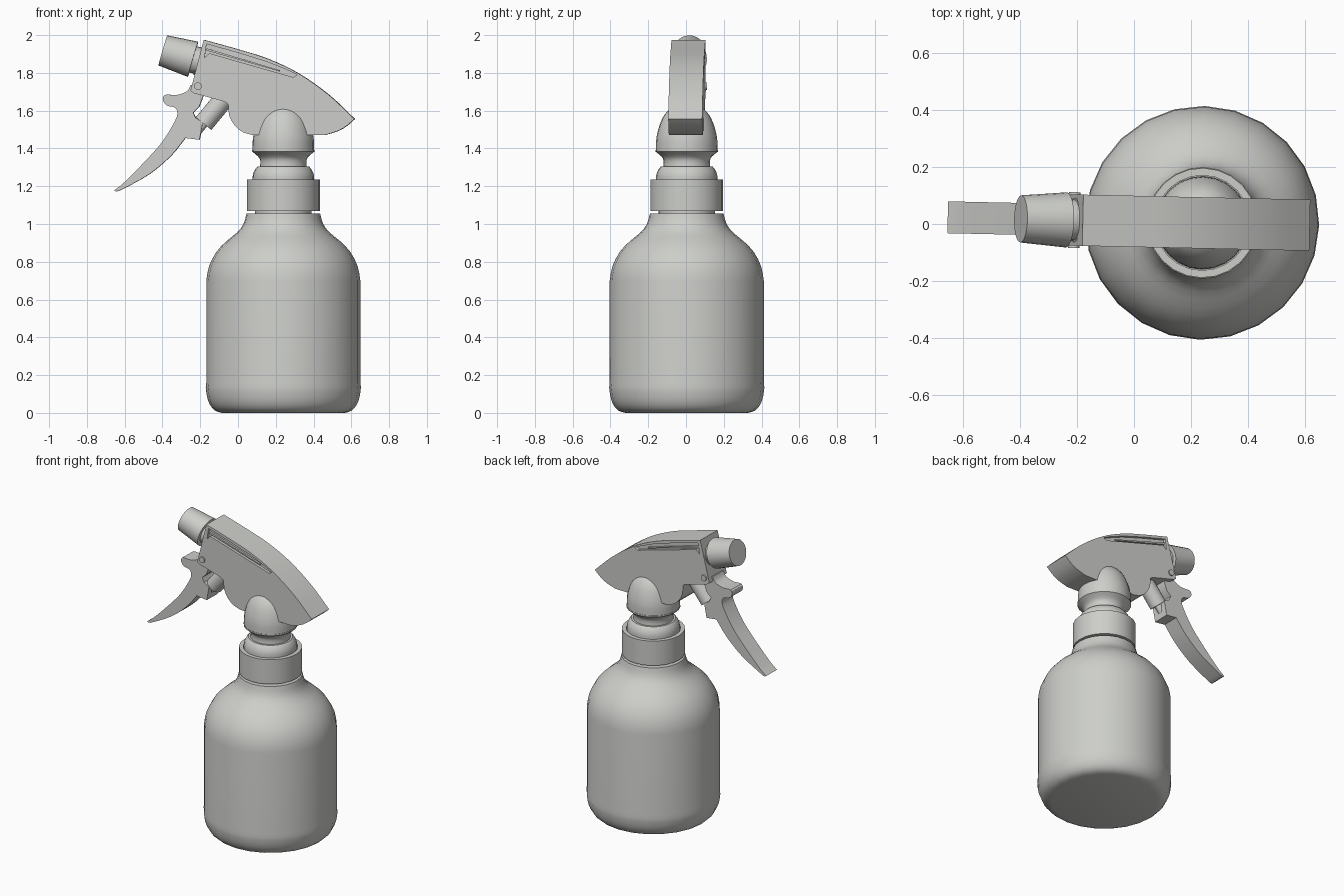
import bpy, bmesh, math
from mathutils import Matrix, Vector

cube = bpy.data.objects.get("Cube")
if cube:
    bpy.data.objects.remove(cube, do_unlink=True)

COLOUR = (0.61, 0.62, 0.59, 1)
mat = bpy.data.materials.new("pale grey plastic")
mat.use_nodes = True
mat.diffuse_color = COLOUR
mat.node_tree.nodes["Principled BSDF"].inputs["Base Color"].default_value = COLOUR

AXIS = 0.24   # x of the bottle's axis
# The whole sprayer is turned slightly about the bottle's axis
TURN = (Matrix.Translation((AXIS, 0.004, 0)) @ Matrix.Rotation(math.radians(-1.25), 4, 'Z')
        @ Matrix.Translation((-AXIS, 0, 0)))


def finish(name, bm, angle=38):
    bmesh.ops.remove_doubles(bm, verts=bm.verts, dist=1e-5)
    bmesh.ops.recalc_face_normals(bm, faces=bm.faces)
    bm.transform(TURN)
    me = bpy.data.meshes.new(name)
    bm.to_mesh(me)
    bm.free()
    me.materials.append(mat)
    ob = bpy.data.objects.new(name, me)
    bpy.context.collection.objects.link(ob)
    smooth(ob, angle)
    return ob


def smooth(ob, angle):
    bpy.ops.object.select_all(action='DESELECT')
    ob.select_set(True)
    bpy.context.view_layer.objects.active = ob
    bpy.ops.object.shade_smooth_by_angle(angle=math.radians(angle))


def lathe(name, profile, matrix=Matrix.Translation((AXIS, 0, 0)), sides=24):
    """Spin (radius, height) points about z, then place the result."""
    bm = bmesh.new()
    rings = []
    for r, z in profile:
        if r < 1e-6:
            rings.append([bm.verts.new((0, 0, z))] * sides)
        else:
            rings.append([bm.verts.new((r * math.cos(2 * math.pi * i / sides),
                                        r * math.sin(2 * math.pi * i / sides), z))
                          for i in range(sides)])
    for a, b in zip(rings, rings[1:]):
        for i in range(sides):
            j = (i + 1) % sides
            quad = list(dict.fromkeys((a[i], a[j], b[j], b[i])))
            if len(quad) > 2:
                bm.faces.new(quad)
    bm.transform(matrix)
    return finish(name, bm)


def rod(name, start, end, r1, r2, y=0.0):
    """Closed, possibly tapered cylinder between two (x, z) points."""
    a, b = Vector((start[0], y, start[1])), Vector((end[0], y, end[1]))
    d = b - a
    place = Matrix.Translation(a) @ d.to_track_quat('Z', 'Y').to_matrix().to_4x4()
    return lathe(name, [(0, 0), (r1, 0), (r2, d.length), (0, d.length)], place)


def slab(name, outline, y0, y1, angle=25):
    """Extrude an (x, z) outline from y0 to y1."""
    bm = bmesh.new()
    face = bm.faces.new([bm.verts.new((x, y0, z)) for x, z in outline])
    out = bmesh.ops.extrude_face_region(bm, geom=[face])
    bmesh.ops.translate(bm, vec=(0, y1 - y0, 0),
                        verts=[v for v in out["geom"] if isinstance(v, bmesh.types.BMVert)])
    return finish(name, bm, angle)


def spline(pts, n=4):
    """Catmull-Rom curve through the points."""
    p = [Vector(q) for q in pts]
    p = [2 * p[0] - p[1]] + p + [2 * p[-1] - p[-2]]
    out = []
    for a, b, c, d in zip(p, p[1:], p[2:], p[3:]):
        for k in range(n):
            t = k / n
            out.append(tuple(0.5 * (2 * b + (c - a) * t + (2 * a - 5 * b + 4 * c - d) * t * t
                                    + (3 * b - a - 3 * c + d) * t ** 3)))
    return out + [tuple(p[-2])]


# Bottle body with rounded foot and shoulder
foot = spline([(0.325, 0), (0.362, 0.012), (0.39, 0.045), (0.405, 0.09), (0.411, 0.135)], 2)
shoulder = spline([(0.408, 0.70), (0.394, 0.775), (0.355, 0.852), (0.30, 0.91),
                   (0.245, 0.955), (0.211, 1.0), (0.195, 1.055)], 2)
lathe("bottle", [(0, 0)] + foot + [(0.408, 0.16)] + shoulder + [(0.14, 1.055), (0, 1.055)])
lathe("bottle_neck", [(0, 1.04), (0.15, 1.04), (0.15, 1.09), (0, 1.09)])

# Screw cap with an open rim
lathe("screw_cap", [(0, 1.07), (0.193, 1.07), (0.193, 1.235), (0.167, 1.235),
                    (0.167, 1.205), (0, 1.205)])

# Collar seated in the cap
collar = spline([(0.163, 1.235), (0.161, 1.262), (0.15, 1.288), (0.136, 1.305)], 2)
lathe("collar", [(0, 1.2), (0.163, 1.2)] + collar + [(0, 1.305)])

# Waisted stem that flares out, with the dome above it
stem = spline([(0.124, 1.30), (0.122, 1.335), (0.134, 1.358), (0.165, 1.383)], 2)
lathe("stem", [(0, 1.30)] + stem + [(0.165, 1.392), (0, 1.392)])
dome = spline([(0.163, 1.392), (0.16, 1.46), (0.138, 1.54), (0.105, 1.594),
               (0.055, 1.63), (0, 1.64)], 3)
lathe("dome", [(0, 1.39)] + dome)

# Spray head: straight sides, arched back, pointed tail
back = spline([(-0.18, 1.975), (0.01, 1.922), (0.166, 1.872), (0.325, 1.795),
               (0.483, 1.683), (0.618, 1.556)])
tail = spline([(0.618, 1.556), (0.58, 1.522), (0.53, 1.492), (0.46, 1.471)], 2)[1:]
belly = spline([(0.08, 1.471), (0.03, 1.485), (-0.015, 1.52), (-0.045, 1.575),
                (-0.05, 1.635)], 2)
head = slab("spray_head", back + tail + belly + [(-0.07, 1.648), (-0.23, 1.692),
            (-0.25, 1.705)], -0.09, 0.09)

# Long tapering groove cut into both sides of the head
groove = [(-0.165, 1.953), (0.01, 1.904), (0.16, 1.857), (0.27, 1.812), (0.315, 1.79),
          (0.295, 1.777), (-0.15, 1.904), (-0.175, 1.88)]
for side in (-1, 1):
    cutter = slab("groove_cutter", groove, side * 0.072, side * 0.12)
    cutter.hide_render = True
    cut = head.modifiers.new("groove", 'BOOLEAN')
    cut.operation = 'DIFFERENCE'
    cut.solver = 'EXACT'
    cut.object = cutter
    bpy.context.view_layer.objects.active = head
    bpy.ops.object.modifier_apply(modifier=cut.name)
    bpy.data.objects.remove(cutter, do_unlink=True)
# Raised rib along each groove
for side, name in ((-1, "right_rib"), (1, "left_rib")):
    slab(name, [(-0.165, 1.93), (0.22, 1.815), (0.22, 1.808), (-0.165, 1.918)],
         side * 0.07, side * 0.084)
smooth(head, 25)

# Nozzle and its neck
rod("nozzle", (-0.238, 1.872), (-0.398, 1.919), 0.097, 0.083)
rod("nozzle_neck", (-0.15, 1.846), (-0.245, 1.874), 0.072, 0.072)
rod("nozzle_flange", (-0.19, 1.857), (-0.212, 1.864), 0.078, 0.078)

# Pivot pin through the head
bm = bmesh.new()
bmesh.ops.create_cone(bm, cap_ends=True, segments=16, radius1=0.02, radius2=0.02, depth=0.196)
bm.transform(Matrix.Translation((-0.21, 0, 1.73)) @ Matrix.Rotation(math.pi / 2, 4, 'X'))
finish("pivot_pin", bm)

# Pump barrel and plunger behind the trigger
rod("pump_barrel", (-0.05, 1.692), (-0.182, 1.532), 0.053, 0.053)
rod("plunger", (-0.17, 1.547), (-0.215, 1.492), 0.024, 0.024)

# Trigger: hooked top and a long curved finger lever
front = spline([(-0.25, 1.735), (-0.27, 1.702), (-0.325, 1.683), (-0.385, 1.684),
                (-0.396, 1.655), (-0.375, 1.627), (-0.335, 1.617), (-0.32, 1.59),
                (-0.333, 1.545), (-0.40, 1.435), (-0.495, 1.328), (-0.60, 1.222),
                (-0.655, 1.178)], 3)
rear = spline([(-0.645, 1.172), (-0.61, 1.185), (-0.47, 1.263), (-0.355, 1.36),
               (-0.278, 1.455)], 3)
slab("trigger", front + rear + [(-0.203, 1.446), (-0.185, 1.54), (-0.222, 1.56),
     (-0.236, 1.59), (-0.205, 1.62), (-0.182, 1.68), (-0.18, 1.735)], -0.056, 0.056)
